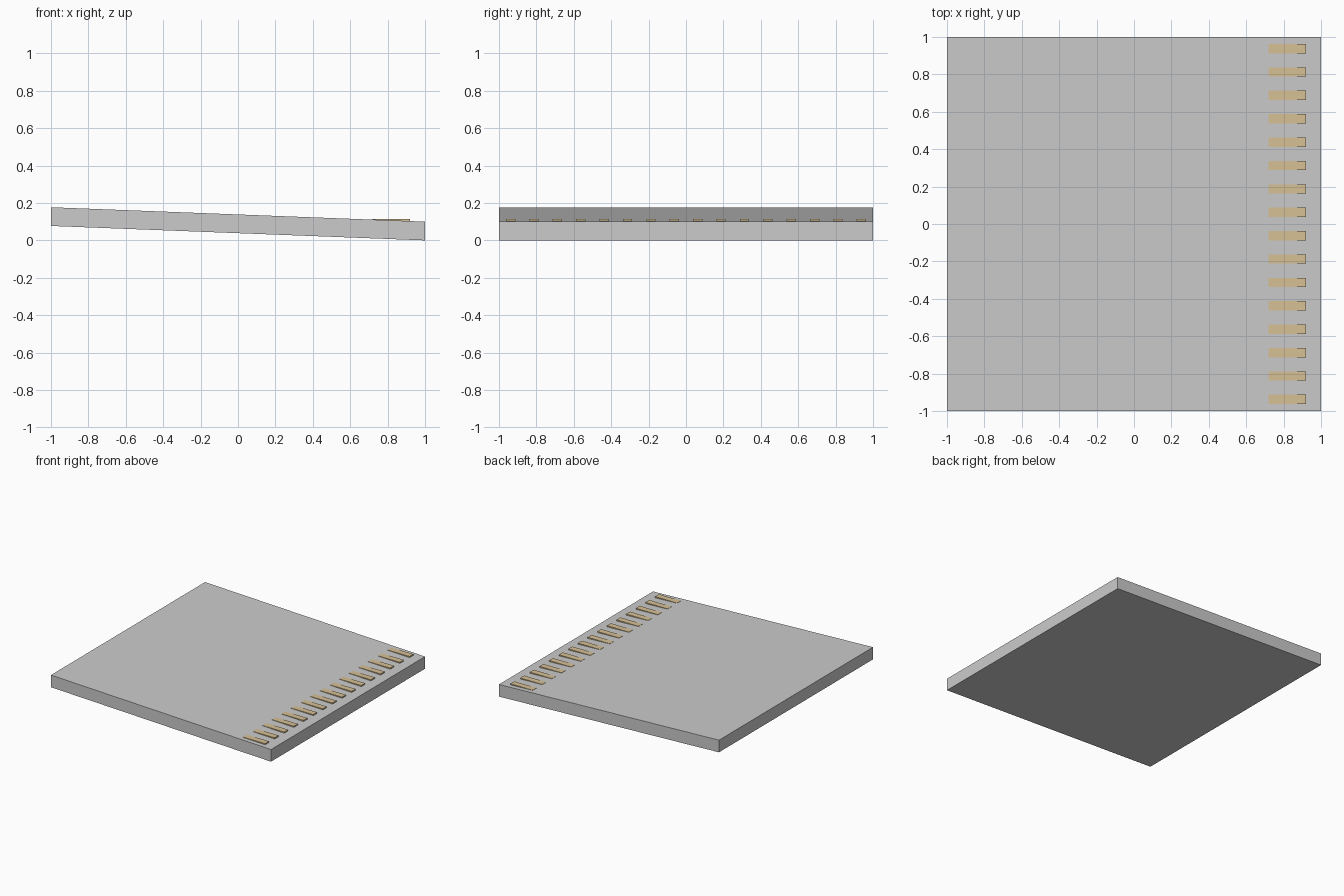
import bpy, bmesh

if "Cube" in bpy.data.objects:
    bpy.data.objects.remove(bpy.data.objects["Cube"])

def material(name, color):
    m = bpy.data.materials.new(name)
    m.diffuse_color = color
    m.use_nodes = True
    m.node_tree.nodes["Principled BSDF"].inputs["Base Color"].default_value = m.diffuse_color
    return m

def prism(name, profile, y0, y1, mat=None):
    """Extrude an x/z profile along y."""
    bm = bmesh.new()
    face = bm.faces.new([bm.verts.new((x, y0, z)) for x, z in profile])
    ext = bmesh.ops.extrude_face_region(bm, geom=[face])
    moved = [v for v in ext["geom"] if isinstance(v, bmesh.types.BMVert)]
    bmesh.ops.translate(bm, verts=moved, vec=(0, y1 - y0, 0))
    bmesh.ops.recalc_face_normals(bm, faces=bm.faces)
    mesh = bpy.data.meshes.new(name)
    bm.to_mesh(mesh)
    bm.free()
    obj = bpy.data.objects.new(name, mesh)
    bpy.context.collection.objects.link(obj)
    if mat:
        mesh.materials.append(mat)
    return obj

# Sloping slab with vertical ends
prism("ramp_slab", [(-1, 0.077), (1, 0), (1, 0.1), (-1, 0.177)], -1, 1)

# Row of level grip strips near the low edge
tan = material("strip_tan", (0.68, 0.53, 0.30, 1))
COUNT, PITCH, WIDTH = 16, 0.125, 0.05
strip = [(0.72, 0.103), (0.92, 0.103), (0.92, 0.113), (0.72, 0.113)]
for i in range(COUNT):
    y = (i - (COUNT - 1) / 2) * PITCH
    prism(f"grip_strip_{i + 1}", strip, y - WIDTH / 2, y + WIDTH / 2, tan)
